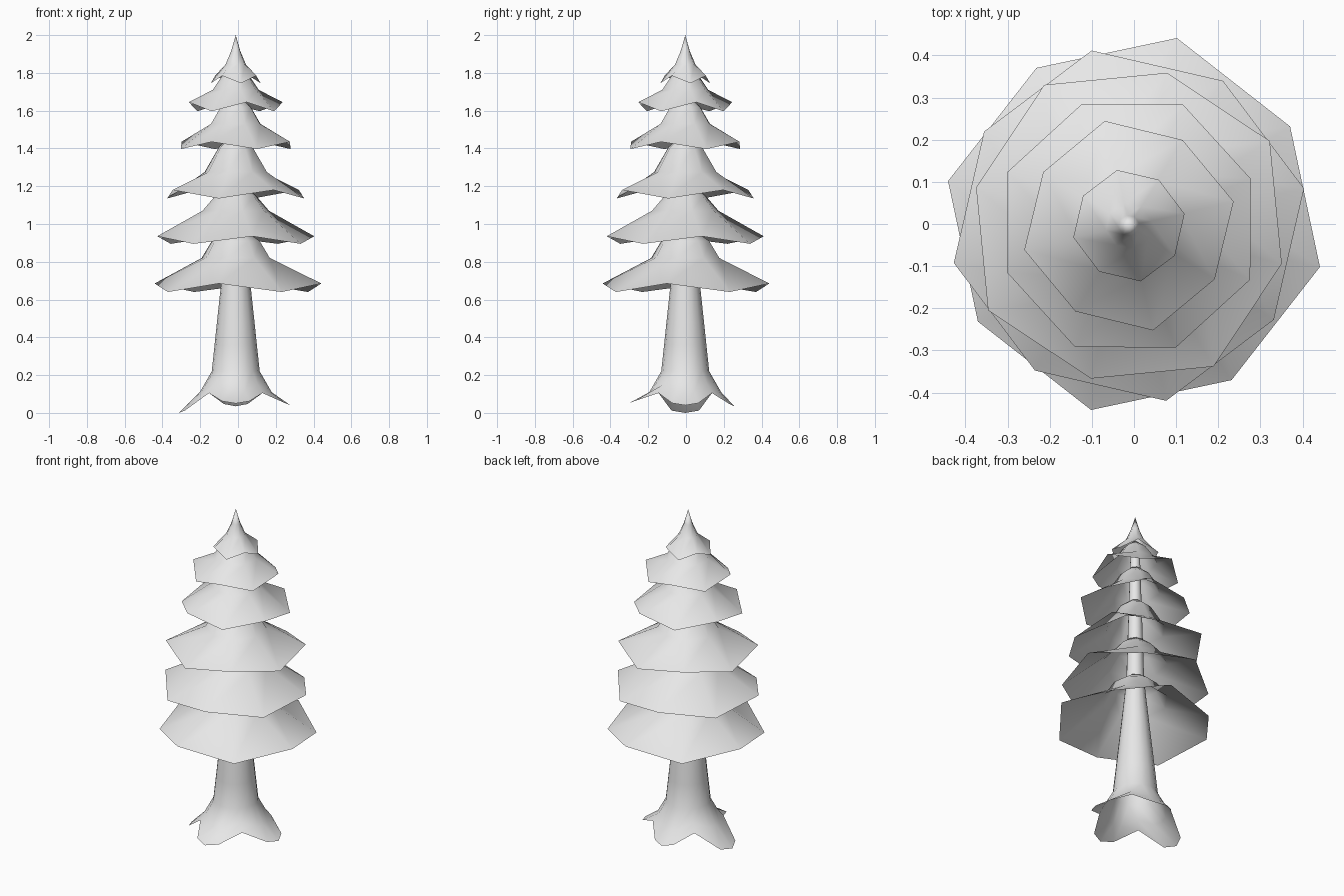
import bpy, bmesh, math

if "Cube" in bpy.data.objects:
    bpy.data.objects.remove(bpy.data.objects["Cube"])

CX, CY = -0.012, -0.004   # trunk axis

grey = bpy.data.materials.new("pale_grey")
grey.diffuse_color = (0.8, 0.8, 0.8, 1)
grey.use_nodes = True
grey.node_tree.nodes["Principled BSDF"].inputs["Base Color"].default_value = grey.diffuse_color


def loft(name, rings, apex=None):
    """Join rings of points (bottom to top) into a smooth open sheet."""
    bm = bmesh.new()
    loops = [[bm.verts.new(p) for p in ring] for ring in rings]
    n = len(loops[0])
    for low, high in zip(loops, loops[1:]):
        for i in range(n):
            j = (i + 1) % n
            bm.faces.new((low[i], low[j], high[j], high[i]))
    if apex:
        tip = bm.verts.new(apex)
        for i in range(n):
            bm.faces.new((loops[-1][i], loops[-1][(i + 1) % n], tip))
    for f in bm.faces:
        f.smooth = True
    mesh = bpy.data.meshes.new(name)
    bm.to_mesh(mesh)
    bm.free()
    mesh.materials.append(grey)
    obj = bpy.data.objects.new(name, mesh)
    bpy.context.collection.objects.link(obj)
    return obj


def point(r, deg, z, cx=CX, cy=CY):
    a = math.radians(deg)
    return (cx + r * math.cos(a), cy + r * math.sin(a), z)


def circle(r, z, n, phase=0):
    return [point(r, phase + 360 * i / n, z) for i in range(n)]


# Branch tiers: phase, (raised corner r, z), (drooping corner r, z), inner rings, tip height
tiers = [
    (77, (0.453, 0.685), (0.437, 0.64), [(0.185, 0.82), (0.13, 0.91)], 1.00),
    (12, (0.425, 0.935), (0.41, 0.895), [(0.18, 1.07), (0.11, 1.15)], 1.24),
    (31, (0.39, 1.18), (0.374, 1.135), [(0.17, 1.275), (0.09, 1.41)], 1.48),
    (66, (0.315, 1.435), (0.31, 1.397), [(0.14, 1.53), (0.085, 1.62)], 1.69),
    (13, (0.255, 1.645), (0.24, 1.597), [(0.125, 1.71), (0.07, 1.79)], 1.85),
    (57, (0.13, 1.785), (0.135, 1.745), [(0.055, 1.845), (0.025, 1.915)], 2.00),
]
for k, (phase, up, down, inner, top) in enumerate(tiers):
    cx, cy = (0, 0) if k == 0 else (CX, CY)
    rim = [point(*((up if i % 2 == 0 else down)[:1]), phase + 45 * i,
                 (up if i % 2 == 0 else down)[1], cx, cy) for i in range(8)]
    rings = [rim] + [circle(r, z, 8, phase) for r, z in inner]
    loft(f"branch_tier_{k + 1}", rings, (CX, CY, top))

# Upper trunk running up through the tiers
loft("upper_trunk", [circle(r, z, 16) for r, z in
                     [(0.1, 0.475), (0.078, 0.68), (0.05, 0.95), (0.04, 1.3), (0.025, 1.8)]])

# Trunk base with four splayed roots: tip height and reach for +x, +y, -x, -y
roots = [(0.04, 0.29), (0.035, 0.26), (0.0, 0.30), (0.05, 0.30)]
rim, flare = [], []
for i, (z, reach) in enumerate(roots):
    a = 90 * i
    rim += [point(reach, a, z), point(reach * 0.93, a + 15, z + 0.012),
            point(0.2, a + 45, 0.105)]
    nz, nreach = roots[(i + 1) % 4]
    rim.append(point(nreach * 0.93, a + 75, nz + 0.012))
    flare += [point(0.19, a, 0.11), point(0.185, a + 15, 0.115),
              point(0.165, a + 45, 0.15), point(0.185, a + 75, 0.115)]


def matched(r, z):
    return [point(r, 90 * i + d, z) for i in range(4) for d in (0, 22.5, 45, 67.5)]


loft("trunk_base_with_roots",
     [rim, flare, matched(0.127, 0.22), matched(0.112, 0.36), matched(0.1, 0.475)])
